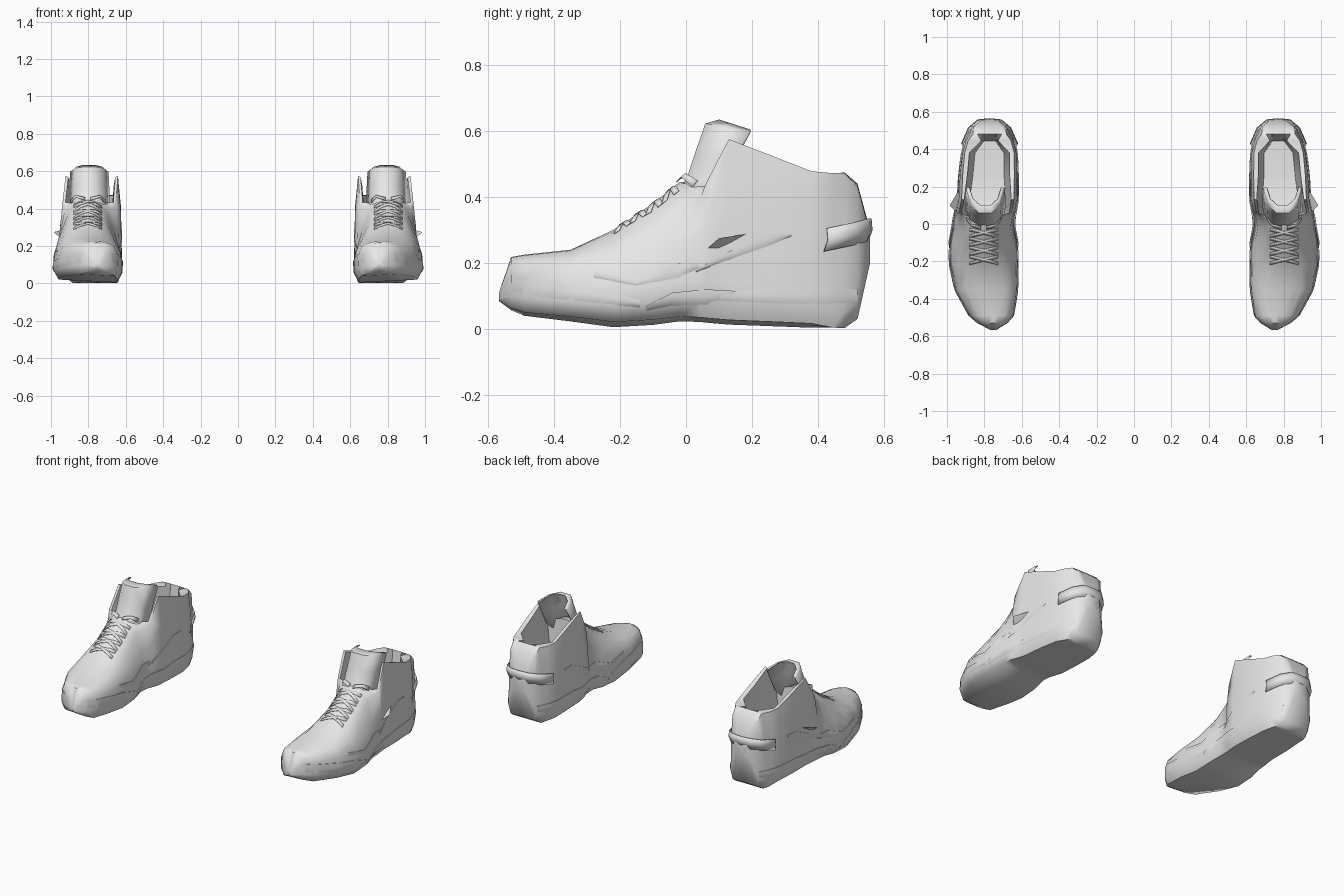
import bpy, bmesh, math
from mathutils import Vector
from mathutils.bvhtree import BVHTree

if "Cube" in bpy.data.objects:
    bpy.data.objects.remove(bpy.data.objects["Cube"])

grey = bpy.data.materials.new("light_grey")
grey.diffuse_color = (0.8, 0.8, 0.8, 1)
grey.use_nodes = True
grey.node_tree.nodes["Principled BSDF"].inputs["Base Color"].default_value = grey.diffuse_color


def lerp(a, b, t):
    return a + (b - a) * t


def finish(name, bm, solid=0.0, angle=50):
    """Make a smooth mirrored object, so each part appears on both shoes."""
    bmesh.ops.remove_doubles(bm, verts=bm.verts, dist=0.0005)
    bmesh.ops.recalc_face_normals(bm, faces=bm.faces)
    mesh = bpy.data.meshes.new(name)
    bm.to_mesh(mesh)
    bm.free()
    mesh.materials.append(grey)
    ob = bpy.data.objects.new(name, mesh)
    bpy.context.collection.objects.link(ob)
    bpy.ops.object.select_all(action='DESELECT')
    ob.select_set(True)
    bpy.context.view_layer.objects.active = ob
    bpy.ops.object.shade_smooth_by_angle(angle=math.radians(angle))
    if solid:
        mod = ob.modifiers.new("thickness", 'SOLIDIFY')
        mod.thickness, mod.offset = solid, 0
    ob.modifiers.new("pair", 'MIRROR').use_mirror_merge = False
    return ob


def grid(bm, rows, closed=False):
    vs = [[bm.verts.new(p) for p in r] for r in rows]
    n = len(rows[0])
    for a, b in zip(vs, vs[1:]):
        for i in range(n if closed else n - 1):
            j = (i + 1) % n
            bm.faces.new((a[i], a[j], b[j], b[i]))
    return vs


# Shoe body stations: y, centre x, sole half width, bottom z, rim z, rim half width, middle z
STATIONS = [
    (-.567, .752, .015, .085, .105, .012, .11),
    (-.53, .757, .08, .06, .195, .065, .218),
    (-.49, .763, .122, .045, .20, .1, .225),
    (-.35, .79, .17, .03, .205, .145, .24),
    (-.22, .803, .184, .013, .235, .14, .30),
    (-.1, .805, .183, .02, .305, .113, .38),
    (-.02, .805, .168, .03, .375, .102, .445),
    (.045, .80, .164, .028, .40, .125, .45),
    (.06, .795, .164, .026, .44, .142, .15),
    (.13, .782, .163, .02, .575, .14, .13),
    (.26, .778, .16, .015, .525, .138, .12),
    (.38, .773, .15, .01, .478, .132, .12),
    (.445, .772, .133, .004, .472, .115, .12),
    (.48, .772, .118, .002, .472, .09, .475),
    (.52, .772, .098, .03, .43, .085, .44),
    (.558, .77, .045, .2, .29, .04, .3),
]


def section(y, c, w, zb, zr, wr, zc):
    h = zr - zb
    z1, z2 = zb + min(.05, .25 * h), zb + min(.115, .5 * h)
    wm, rise = lerp(w, wr, .35), .55
    if zc < zr - .1:      # ankle opening: padded collar, inner wall and insole
        inset = .014 if y < .2 else .025 if y < .4 else .07
        top = [(wr - inset, zr - .006), (max(.03, wr - inset - .03), zc)]
        wm, rise = max(wm, wr + .012), lerp(.55, .8, min(1, max(0, (y - .1) / .25)))
    else:                 # closed top
        top = [(wr * .72, lerp(zr, zc, .6)), (wr * .36, lerp(zr, zc, .92))]
    half = [(.85 * w, zb), (w, z1), (.985 * w, z2), (wm, lerp(z2, zr, rise)), (wr, zr)] + top
    ring = [(0, zb)] + half + [(0, zc)] + [(-x, z) for x, z in reversed(half)]
    tilt = .05 if y < .4 else 0     # sole rises slightly towards the outer side
    return [Vector((c + x, y, max(0, z + (tilt * x if z < .1 else 0)))) for x, z in ring]


bm = bmesh.new()
loops = grid(bm, [section(*s) for s in STATIONS], closed=True)
bm.faces.new(loops[0])
bm.faces.new(loops[-1])
bmesh.ops.recalc_face_normals(bm, faces=bm.faces)
tree = BVHTree.FromBMesh(bm)
finish("shoe_body", bm, angle=60)

# Tongue: a curved flap whose wings wrap back into the opening
bm = bmesh.new()
rows = []
for y0, z0, hw, depth, drop in [(-.05, .38, .095, .06, .05), (0, .46, .105, .11, .04),
                                (.025, .54, .104, .13, .04), (.052, .622, .1, .155, .03),
                                (.095, .633, .086, .11, .035)]:
    rows.append([(.795 + hw * math.sin(a), y0 + depth * (1 - math.cos(a)),
                  z0 - drop * (1 - math.cos(a)))
                 for a in [math.radians(d) for d in (-85, -50, -20, 20, 50, 85)]])
grid(bm, rows)
finish("tongue", bm, .008)


def side_x(side, y, z, lift):
    hit = tree.ray_cast(Vector((.79 + side * .5, y, z)), Vector((-side, 0, 0)))[0]
    return (hit.x if hit else .79) + side * lift


def panel(name, side, path, lift=.004):
    """Thin overlay hugging the side; path holds y, lower z, upper z."""
    bm = bmesh.new()
    rows = []
    for (y0, a0, b0), (y1, a1, b1) in zip(path, path[1:]):
        for k in range(4):
            t = k / 4
            rows.append((lerp(y0, y1, t), lerp(a0, a1, t), lerp(b0, b1, t)))
    rows.append(path[-1])
    # the lower edge sinks into the body so that only the upper edge shows as a seam
    lifts = ((0, -.004), (.33, lift * .5), (.67, lift), (1, lift), (1, -.004))
    grid(bm, [[(side_x(side, y, lerp(a, b, t), e), y, lerp(a, b, t)) for t, e in lifts]
              for y, a, b in rows])
    finish(name, bm)


for side, label in ((1, "outer"), (-1, "inner")):
    # Midsole edge, toe guard, quarter and forefoot overlays
    panel(label + "_heel_midsole", side, [(.1, .08, .11), (.25, .06, .125), (.4, .06, .12), (.52, .07, .12)])
    panel(label + "_toe_guard", side, [(-.53, .1, .165), (-.4, .07, .145), (-.25, .06, .12), (-.14, .06, .085)])
    panel(label + "_forefoot_panel", side, [(-.28, .15, .175), (-.15, .125, .15), (-.03, .14, .2), (.04, .18, .2)])
    panel(label + "_quarter_panel", side, [(.03, .17, .18), (.12, .2, .23), (.25, .24, .29), (.32, .28, .29)])
    panel(label + "_arch_panel", side, [(-.12, .05, .07), (-.04, .06, .11), (.06, .06, .12), (.15, .1, .115)], .005)

# Outward-flared tip of the quarter overlay
bm = bmesh.new()
tip = [bm.verts.new(p) for p in [(.925, .04, .22), (.985, .1, .275), (.925, .2, .29), (.925, .1, .23)]]
for a, b, c in ((0, 1, 2), (0, 2, 3), (1, 0, 3), (2, 1, 3)):
    bm.faces.new((tip[a], tip[b], tip[c]))
finish("flared_panel_tip", bm)

# Heel tab wrapping the back, its upper edge standing slightly proud
bm = bmesh.new()
arc = [(.148, .43, -.03), (.112, .515, -.012), (.062, .558, 0), (0, .564, 0)]
arc = [(-x, y, z) for x, y, z in arc] + [(x, y, z) for x, y, z in arc[-2::-1]]
grid(bm, [[(.772 + x * s, y - d, z0 + z) for x, y, z in arc]
          for z0, s, d in ((.265, .97, .012), (.30, 1.02, 0), (.335, 1, .003))])
finish("heel_tab", bm, .003)


def top_z(x, y):
    return tree.ray_cast(Vector((x, y, 1)), Vector((0, 0, -1)))[0].z


# Laces: thin crossing straps that follow the throat
bm = bmesh.new()
for i in range(4):
    y = -.2 + i * .048
    for s in (-1, 1):
        pts = [(.803 + s * u * .075, y + u * .018) for u in (-1, -.5, 0, .5, 1)]
        grid(bm, [[(x, yy + d, top_z(x, yy + d) + .003) for x, yy in pts] for d in (0, .016)])
finish("laces", bm, .003)

# Lace ends standing at the top of the throat
bm = bmesh.new()
for s in (-1, 1):
    a = .803 + s * .015
    grid(bm, [[(a, -.03, .445), (a + s * .05, -.015, .46), (a + s * .075, .02, .43)],
              [(a, -.01, .46), (a + s * .05, .0, .472), (a + s * .075, .035, .45)]])
finish("lace_ends", bm, .003)
